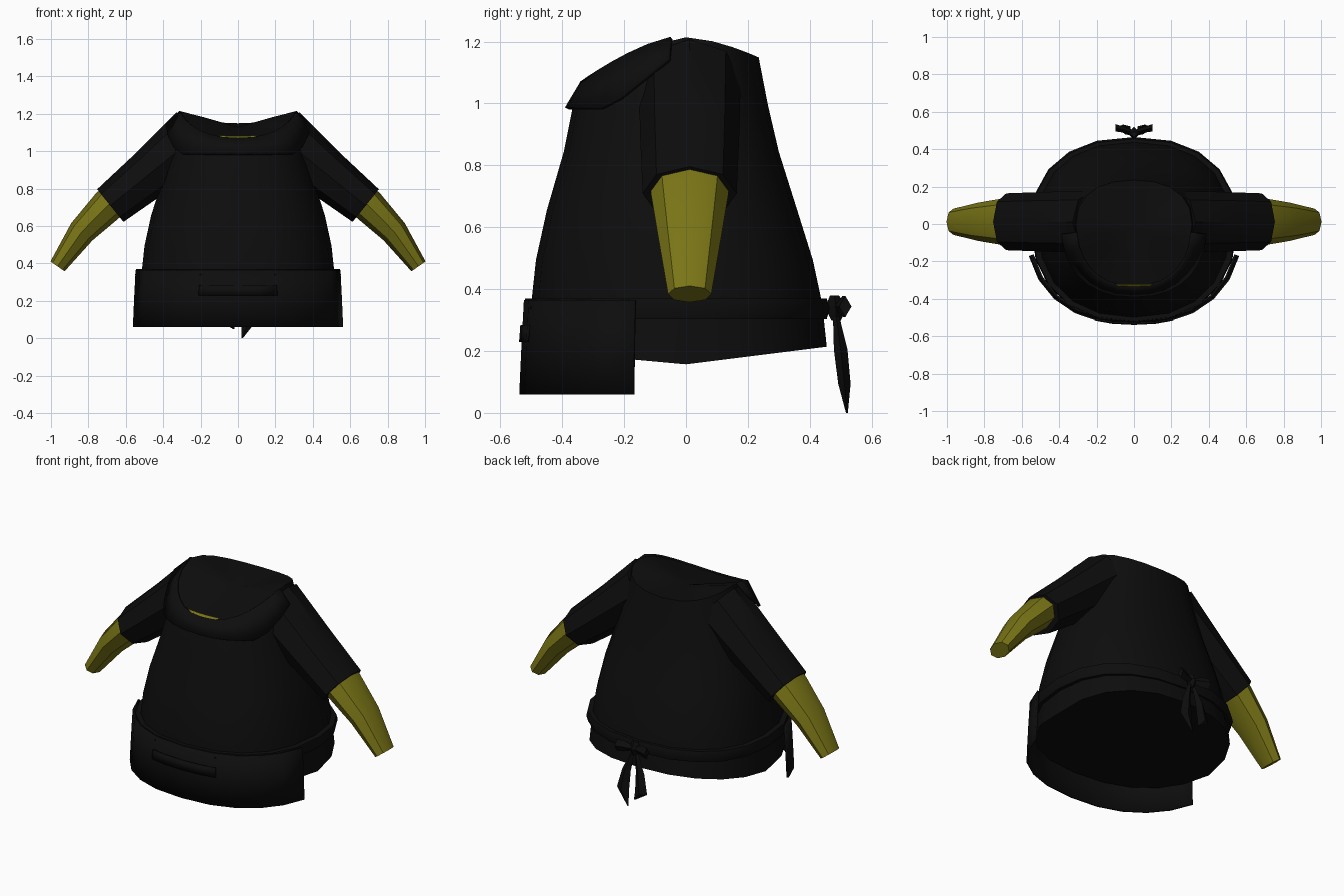
import bpy, bmesh, math
from mathutils import Vector

if "Cube" in bpy.data.objects:
    bpy.data.objects.remove(bpy.data.objects["Cube"])


def material(name, rgb):
    m = bpy.data.materials.new(name)
    m.diffuse_color = (*rgb, 1)
    m.use_nodes = True
    m.node_tree.nodes["Principled BSDF"].inputs["Base Color"].default_value = m.diffuse_color
    return m


BLACK = material("black_cloth", (0.004, 0.004, 0.004))
SKIN = material("olive_yellow_skin", (0.19, 0.175, 0.008))
N = 2.3  # roundness of the body cross-section


def oval(a, front, back, deg):
    """Point on a rounded body section; -90 degrees is the front."""
    c, s = math.cos(math.radians(deg)), math.sin(math.radians(deg))
    b = front if s < 0 else back
    x = math.copysign(abs(c) ** (2 / N), c) * a
    y = math.copysign(abs(s) ** (2 / N), s) * b
    return x, y


def finish(bm, name, mat, angle=40):
    bmesh.ops.recalc_face_normals(bm, faces=bm.faces)
    me = bpy.data.meshes.new(name)
    bm.to_mesh(me)
    bm.free()
    me.materials.append(mat)
    ob = bpy.data.objects.new(name, me)
    bpy.context.collection.objects.link(ob)
    bpy.ops.object.select_all(action='DESELECT')
    ob.select_set(True)
    bpy.context.view_layer.objects.active = ob
    bpy.ops.object.shade_smooth_by_angle(angle=math.radians(angle))
    return ob


def loft(name, rings, mat, closed=True, caps=(None, None), loop=False, angle=40):
    """Skin a list of rings; a cap is a centre point, or None for open."""
    bm = bmesh.new()
    vs = [[bm.verts.new(p) for p in r] for r in rings]
    n = len(rings[0])
    pairs = list(zip(vs, vs[1:])) + ([(vs[-1], vs[0])] if loop else [])
    for r0, r1 in pairs:
        for i in range(n if closed else n - 1):
            j = (i + 1) % n
            bm.faces.new((r0[i], r0[j], r1[j], r1[i]))
    for ring, cap in zip((vs[0], vs[-1]), caps):
        if cap is not None:
            c = bm.verts.new(cap)
            for i in range(n):
                bm.faces.new((ring[i], ring[(i + 1) % n], c))
    return finish(bm, name, mat, angle)


def thicken(ob, t):
    m = ob.modifiers.new("thickness", 'SOLIDIFY')
    m.thickness = t
    m.offset = 0


ANG = [i * 360 / 20 for i in range(20)]


def rim(deg):
    """Saddle-shaped neckline, high on the shoulders and low in front."""
    x, y = oval(0.31, 0.335, 0.235, deg)
    t = abs(y) / (0.335 if y < 0 else 0.235)
    return x, y, 1.22 - (0.15 if y < 0 else 0.065) * t ** 1.6


# Shirt body: hem, flared sides, neckline and the neck surface
hem = []
for d in ANG:
    x, y = oval(0.53, 0.505, 0.455, d)
    hem.append((x, y, 0.163 + (0.125 * y if y > 0 else -0.09 * y)))
rings = [hem]
for z, a, f, b in [(0.36, 0.515, 0.5, 0.44), (0.5, 0.5, 0.485, 0.41),
                   (0.66, 0.465, 0.45, 0.36), (0.85, 0.405, 0.395, 0.30),
                   (1.0, 0.36, 0.365, 0.265)]:
    rings.append([(*oval(a, f, b, d), z) for d in ANG])
rings.append([rim(d) for d in ANG])
rings.append([(x * 0.55, y * 0.55, 1.14 + (z - 1.14) * 0.55) for x, y, z in rings[-1]])
loft("shirt_body", rings, BLACK, caps=((0, 0, 0.24), (0, -0.02, 1.135)))

# Turned-down collar over the chest
inner, outer = [], []
for i in range(15):
    d = -174 + 168 * i / 14
    x, y, z = rim(d)
    inner.append((x, y, z + 0.004))
    x, y = oval(0.385, 0.385, 0.3, d)
    outer.append((x, y, 1.19 - 0.2 * min(1, abs(y) / 0.25)))
thicken(loft("collar", [inner, outer], BLACK, closed=False), 0.014)

# Crescent of skin showing at the throat
low, high = [], []
for i in range(9):
    t = -1 + i / 4
    low.append((0.105 * t, -0.345 + 0.022 * t * t, 1.064 + 0.026 * t * t))
    high.append((0.105 * t, -0.322, 1.086 + 0.005 * t * t))
loft("throat_skin", [low, high], SKIN, closed=False)


def limb(name, sections, mat, side):
    """Eight-sided tube in the xz plane: x, z, half height, half depth."""
    pts = [Vector((s[0], 0, s[1])) for s in sections]
    rings = []
    for i, (x, z, h, w) in enumerate(sections):
        d = (pts[min(i + 1, len(pts) - 1)] - pts[max(i - 1, 0)]).normalized()
        up = Vector((-d.z, 0, d.x))
        ring = []
        for k in range(8):
            a = k * math.pi / 4
            p = pts[i] + up * h * math.cos(a) + Vector((0, 0.012 + w * math.sin(a), 0))
            ring.append((p.x * side, p.y, p.z))
        rings.append(ring)
    ends = [(pts[i].x * side, 0.012, pts[i].z) for i in (0, -1)]
    loft(name, rings, mat, caps=ends)


# Sleeves and bare forearms
for side, tag in ((1, "left"), (-1, "right")):
    limb(tag + "_sleeve", [(0.225, 1.085, 0.165, 0.165), (0.46, 0.895, 0.133, 0.16),
                           (0.683, 0.715, 0.112, 0.152)], BLACK, side)
    limb(tag + "_forearm", [(0.64, 0.77, 0.09, 0.13), (0.70, 0.712, 0.09, 0.125),
                            (0.835, 0.575, 0.073, 0.102), (0.965, 0.39, 0.046, 0.07)],
         SKIN, side)

# Waist belt
loft("belt", [[(*oval(a, f, b, d), z) for d in ANG] for a, f, b, z in
              [(0.5, 0.48, 0.42, 0.31), (0.54, 0.52, 0.455, 0.31),
               (0.55, 0.525, 0.465, 0.345), (0.545, 0.52, 0.455, 0.375),
               (0.5, 0.48, 0.42, 0.375)]], BLACK, loop=True)

# Apron wrapped round the front
FRONT = [-164.5 + 149 * i / 10 for i in range(11)]
apron = loft("apron", [[(*oval(a, f, f, d), z) for d in FRONT] for a, f, z in
                       [(0.575, 0.533, 0.066), (0.568, 0.526, 0.22), (0.56, 0.518, 0.37)]],
             BLACK, closed=False)
thicken(apron, 0.012)

# Apron pocket
pocket = loft("apron_pocket", [[(*oval(a, f, f, -90 + k), z) for k in (-18, -9, 0, 9, 18)]
                               for a, f, z in [(0.582, 0.535, 0.235), (0.578, 0.531, 0.29)]],
              BLACK, closed=False)
thicken(pocket, 0.009)


def solid(name, sections, mat):
    """Diamond-section ribbon: x, y, z, half width, half thickness."""
    rings = [[(x - w, y, z), (x, y - t, z), (x + w, y, z), (x, y + t, z)]
             for x, y, z, w, t in sections]
    ends = [sections[i][:3] for i in (0, -1)]
    loft(name, rings, mat, caps=ends, angle=30)


# Bow at the back: knot, two loops and two hanging tails
solid("bow_knot", [(0, 0.48, 0.385, 0.02, 0.015), (0, 0.485, 0.345, 0.035, 0.035),
                   (0, 0.485, 0.305, 0.02, 0.015)], BLACK)
for side, tag, tip in ((1, "left", 0.006), (-1, "right", 0.055)):
    loop = [[(side * x, y - t, z), (side * x, y, z + h), (side * x, y + t, z),
             (side * x, y, z - h)]
            for x, y, z, h, t in [(0.01, 0.49, 0.345, 0.015, 0.015),
                                  (0.06, 0.505, 0.35, 0.033, 0.016),
                                  (0.1, 0.515, 0.35, 0.034, 0.02)]]
    loft(tag + "_bow_loop", loop, BLACK,
         caps=((0, 0.49, 0.345), (side * 0.095, 0.515, 0.35)), angle=30)
    solid(tag + "_bow_tail", [(side * 0.012, 0.485, 0.32, 0.01, 0.01),
                              (side * 0.045, 0.5, 0.21, 0.028, 0.022),
                              (side * 0.06, 0.512, 0.1, 0.04, 0.02),
                              (side * 0.022, 0.52, tip, 0.004, 0.003)], BLACK)

# Stand the model exactly on the ground
for ob in bpy.context.scene.objects:
    ob.location.z = -0.006
